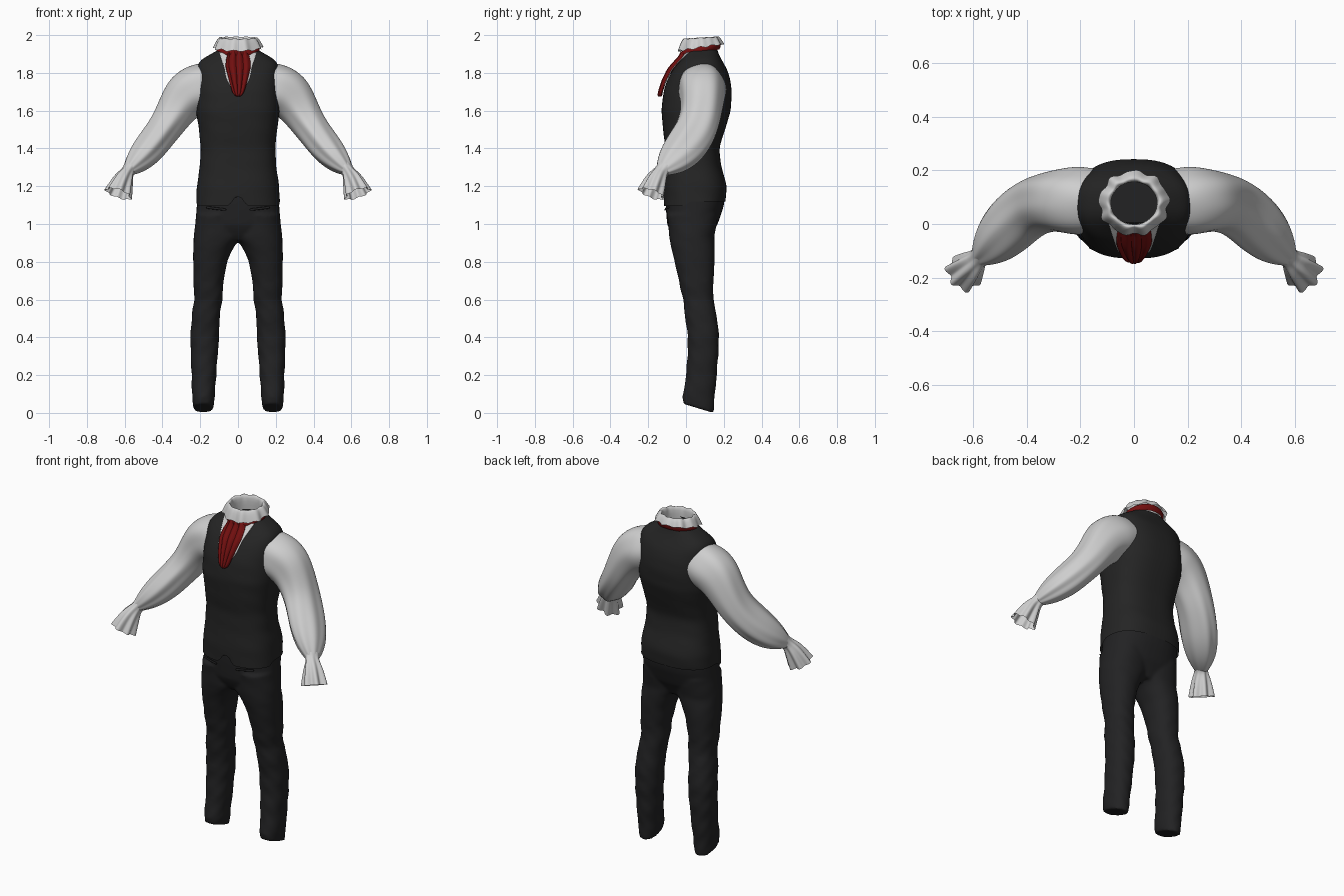
import bpy, bmesh, math
from mathutils import Vector

cube = bpy.data.objects.get("Cube")
if cube:
    bpy.data.objects.remove(cube)


def material(name, r, g, b):
    m = bpy.data.materials.new(name)
    m.use_nodes = True
    m.diffuse_color = (r, g, b, 1)
    bsdf = m.node_tree.nodes["Principled BSDF"]
    bsdf.inputs["Base Color"].default_value = (r, g, b, 1)
    bsdf.inputs["Roughness"].default_value = 0.9
    return m


LINEN = material("white linen", 0.62, 0.62, 0.62)
VEST = material("charcoal vest", 0.018, 0.018, 0.018)
TROUSER = material("black trouser cloth", 0.016, 0.016, 0.017)
RED = material("dark red silk", 0.17, 0.005, 0.005)


def loft(bm, rings, closed=True, caps=False):
    """Skin a list of point rows with quads."""
    rows = [[bm.verts.new(p) for p in ring] for ring in rings]
    n = len(rows[0])
    for a, b in zip(rows, rows[1:]):
        for i in range(n if closed else n - 1):
            j = (i + 1) % n
            bm.faces.new((a[i], a[j], b[j], b[i]))
    if caps:
        bm.faces.new(rows[0][::-1])
        bm.faces.new(rows[-1])


def finish(name, bm, mat, subdiv=1, mirror=False, thick=0):
    bmesh.ops.recalc_face_normals(bm, faces=bm.faces)
    for f in bm.faces:
        f.smooth = True
    me = bpy.data.meshes.new(name)
    bm.to_mesh(me)
    bm.free()
    me.materials.append(mat)
    ob = bpy.data.objects.new(name, me)
    bpy.context.collection.objects.link(ob)
    if mirror:
        ob.modifiers.new("mirror", 'MIRROR').use_mirror_merge = False
    if thick:
        s = ob.modifiers.new("thickness", 'SOLIDIFY')
        s.thickness, s.offset = thick, 0
    if subdiv:
        s = ob.modifiers.new("smooth surface", 'SUBSURF')
        s.levels = s.render_levels = subdiv
    return ob


def sample(table, z):
    """Smoothly interpolate rows keyed by their first value."""
    for a, b in zip(table, table[1:]):
        if z <= b[0]:
            t = max(0, (z - a[0]) / (b[0] - a[0]))
            return [p + (q - p) * t for p, q in zip(a[1:], b[1:])]
    return list(table[-1][1:])


def spow(v, e):
    return math.copysign(abs(v) ** e, v)


def section(x0, x1, y0, y1, z, count=40, power=0.8, wrinkle=0.0):
    """Rounded-box cross-section between the given limits."""
    pts = []
    for i in range(count):
        a = math.tau * i / count
        r = 1 + wrinkle * math.sin(z * 55 + 2 * a) * math.sin(3 * a + z * 9)
        pts.append(Vector(((x0 + x1) / 2 + (x1 - x0) / 2 * r * spow(math.cos(a), power),
                           (y0 + y1) / 2 + (y1 - y0) / 2 * r * spow(math.sin(a), power), z)))
    return pts


def levels(lo, hi, n):
    return [lo + (hi - lo) * i / n for i in range(n + 1)]


# Vest: height, half width, front, back
TORSO = [(1.11, .222, -.118, .208), (1.2, .218, -.118, .217), (1.3, .203, -.11, .188),
         (1.4, .197, -.108, .175), (1.5, .207, -.122, .207), (1.6, .222, -.13, .237),
         (1.7, .22, -.12, .243), (1.76, .217, -.1, .236), (1.82, .215, -.07, .217),
         (1.86, .212, -.035, .195), (1.885, .175, -.01, .18), (1.91, .12, .0, .168),
         (1.925, .1, .005, .165)]
bm = bmesh.new()
rings = []
for k, z in enumerate(levels(1.11, 1.925, 30)):
    hw, y0, y1 = sample(TORSO, z)
    ring = section(-hw, hw, y0, y1, z, 56, 0.78, 0.006)
    for p in ring:
        if k == 0:  # pointed hem with a centre opening
            p.z += .07 if abs(p.x) < .012 and p.y < 0 else (-.015 if p.y < 0 else .01)
    rings.append(ring)
loft(bm, rings)
finish("vest", bm, VEST)


def chest_y(x, z):
    hw, y0, y1 = sample(TORSO, z)
    e = 2 / 0.78
    return (y0 + y1) / 2 - (y1 - y0) / 2 * max(0, 1 - abs(x / hw) ** e) ** (1 / e)


def chest_panel(name, table, mat, offset, pleat, thick):
    """Cloth panel that follows the front of the chest."""
    bm = bmesh.new()
    rows = []
    for z in levels(table[0][0], table[-1][0], 14):
        w = sample(table, z)[0]
        rows.append([Vector((w * u, chest_y(w * u, z) - offset
                             - pleat * math.cos(u * 11 + z * 6) + pleat * u * u, z))
                     for u in levels(-1, 1, 28)])
    loft(bm, rows, closed=False)
    return finish(name, bm, mat, 1, thick=thick)


chest_panel("shirt_front", [(1.69, .012), (1.76, .06), (1.83, .075), (1.91, .1)],
            LINEN, .006, 0, .004)
chest_panel("cravat", [(1.675, .006), (1.69, .025), (1.75, .045), (1.83, .066),
                       (1.87, .064), (1.915, .05)], RED, .018, .007, .012)

# Trousers: pelvis and two legs fused into one cloth surface
PELVIS = [(.91, .05, -.05, .12), (.95, .17, -.08, .14), (1.0, .226, -.1, .168),
          (1.1, .218, -.108, .202), (1.2, .212, -.108, .208)]
LEG = [(0, .13, .235, -.015, .145), (.06, .125, .242, -.02, .15), (.2, .115, .246, 0, .163),
       (.3, .108, .25, .008, .17), (.4, .1, .252, .01, .175), (.5, .098, .246, -.004, .165),
       (.6, .083, .232, -.015, .145), (.7, .076, .235, -.038, .145), (.8, .058, .237, -.06, .152),
       (.88, .022, .237, -.08, .152), (.93, -.02, .234, -.088, .15), (1.05, -.01, .222, -.1, .17)]
bm = bmesh.new()
loft(bm, [section(-w, w, a, b, z, 40, .85) for z in levels(.91, 1.2, 10)
          for w, a, b in [sample(PELVIS, z)]], caps=True)
for side in (1, -1):
    rings = []
    for z in levels(0, 1.05, 44):
        xi, xo, y0, y1 = sample(LEG, z)
        fold = .035 if z < .7 else .012
        ring = section(xi, xo, y0, y1, z, 36, .9, fold)
        for p in ring:
            p.x *= side
            if z < .1:  # hem drops toward the heel
                p.z += (.1 - z) * .5 * (.145 - p.y) / .165
        rings.append(ring)
    loft(bm, rings, caps=True)
trousers = finish("trousers", bm, TROUSER, 0)
r = trousers.modifiers.new("fuse", 'REMESH')
r.mode, r.voxel_size, r.use_smooth_shade = 'VOXEL', .009, True
s = trousers.modifiers.new("soften", 'SMOOTH')
s.factor, s.iterations = .5, 4

# Pocket welts
bm = bmesh.new()
rows = [[Vector((x, -.112 + 1.1 * x * x * x / .22 - drop * .1, 1.075 + .12 * x - drop))
         for x in levels(.06, .17, 6)] for drop in (0, .014)]
loft(bm, rows, closed=False)
finish("pocket_welt", bm, TROUSER, 1, mirror=True, thick=.006)


def tube(path, radii, count, ripple):
    """Rings swept along a path; ripple(angle, t) scales the radius."""
    pts = [Vector(p) for p in path]
    rings = []
    for i, p in enumerate(pts):
        t = (pts[min(i + 1, len(pts) - 1)] - pts[max(i - 1, 0)]).normalized()
        u = Vector((0, 1, 0)).cross(t).normalized()
        v = t.cross(u)
        f = i / (len(pts) - 1)
        ring = []
        for k in range(count):
            a = math.tau * k / count
            q = ripple(a, f)
            ring.append(p + u * math.cos(a) * radii[i][0] * q + v * math.sin(a) * radii[i][1] * q)
        rings.append(ring)
    return rings


# Sleeves: full upper arm gathered at the wrist
path = [(.15, .085, 1.73), (.21, .085, 1.718), (.27, .087, 1.685), (.32, .085, 1.62),
        (.37, .07, 1.535), (.42, .035, 1.465), (.47, -.01, 1.4), (.52, -.06, 1.345),
        (.557, -.1, 1.308), (.58, -.125, 1.285)]
radii = [(.125, .12), (.135, .13), (.133, .12), (.108, .11), (.092, .11), (.086, .115),
         (.085, .112), (.072, .095), (.05, .065), (.03, .038)]
bm = bmesh.new()
loft(bm, tube(path, radii, 32, lambda a, f: 1 + .025 * math.sin(5 * a + 5 * f)
              + .05 * f * math.sin(8 * a)))
finish("sleeve", bm, LINEN, 2, mirror=True)

# Flared ruffled cuffs
path = [(.568, -.112, 1.3), (.582, -.128, 1.28), (.597, -.145, 1.255), (.614, -.163, 1.215),
        (.633, -.183, 1.16)]
radii = [(.038, .042), (.031, .036), (.045, .048), (.056, .058), (.068, .066)]
bm = bmesh.new()
loft(bm, tube(path, radii, 48, lambda a, f: 1 + .16 * f * math.sin(7 * a) + .05 * math.sin(3 * a)))
finish("cuff_ruffle", bm, LINEN, 1, mirror=True)


def neck_ring(r, z, slope=0.0, ruffle=0.0, count=72):
    pts = []
    for k in range(count):
        a = math.tau * k / count
        q = r + ruffle * (math.sin(9 * a) + .5 * math.sin(14 * a + 1))
        y = q * math.sin(a) * .92
        pts.append(Vector((q * math.cos(a), .078 + y,
                           z + slope * y + ruffle * .8 * math.sin(11 * a + 2))))
    return pts


# Folded collar with a ragged frill
bm = bmesh.new()
loft(bm, [neck_ring(.088, 1.895, .15), neck_ring(.084, 1.95, .12), neck_ring(.088, 1.985, .06, .002),
          neck_ring(.1, 1.989, .06, .003), neck_ring(.115, 1.968, .1, .004),
          neck_ring(.13, 1.935, .16, .006)])
finish("collar_ruffle", bm, LINEN, 1)

# Neck band of the cravat, tucked below the collar
bm = bmesh.new()
loft(bm, [neck_ring(.1, 1.945, .25), neck_ring(.114, 1.935, .25), neck_ring(.117, 1.918, .25),
          neck_ring(.108, 1.9, .25)])
finish("cravat_band", bm, RED, 1)
